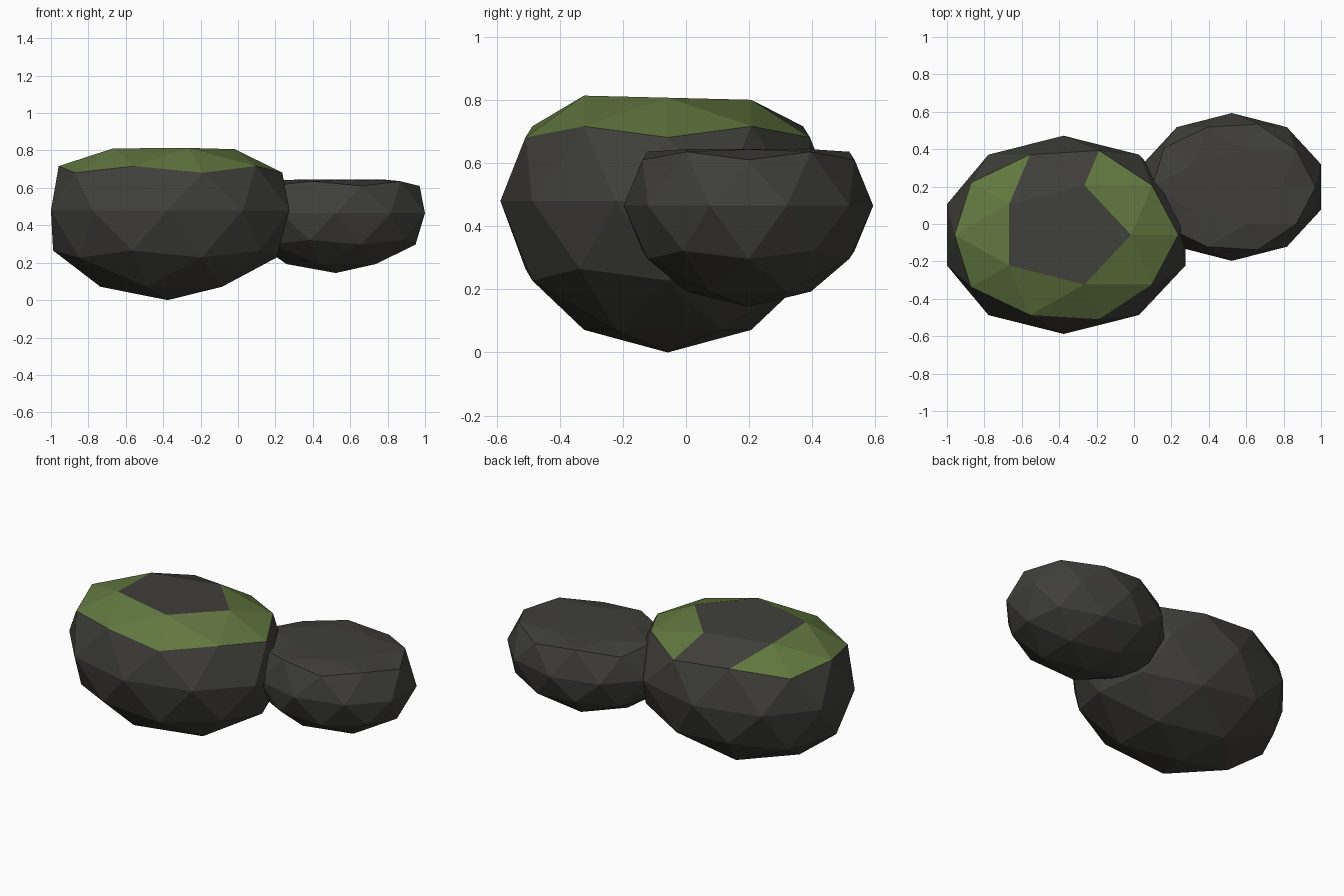
import bpy
import bmesh
import math

default_cube = bpy.data.objects.get("Cube")
if default_cube:
    bpy.data.objects.remove(default_cube, do_unlink=True)


def material(name, colour):
    mat = bpy.data.materials.new(name)
    mat.use_nodes = True
    mat.diffuse_color = colour
    mat.node_tree.nodes["Principled BSDF"].inputs["Base Color"].default_value = colour
    return mat


stone = material("dark stone", (0.05, 0.049, 0.043, 1))
moss = material("moss green", (0.12, 0.185, 0.05, 1))


def is_mossy(centre):
    """Band around the crown, with one bare gap at the back."""
    angle = math.degrees(math.atan2(centre.y, centre.x))
    return 0.5 < centre.z < 0.8 and not 75 < angle < 120


def boulder(name, centre, radii, upper_height, top, tilt=0.0, mossy=False):
    """Low-poly ball, squashed above its middle and cut flat on top."""
    bm = bmesh.new()
    bmesh.ops.create_icosphere(bm, subdivisions=2, radius=1)
    for face in bm.faces:
        face.smooth = False
        if mossy and is_mossy(face.calc_center_median()):
            face.material_index = 1
    cx, cy, cz = centre
    rx, ry, rz = radii
    for v in bm.verts:
        x, y, z = v.co
        height = upper_height if z > 0 else rz
        v.co = (max(cx + x * rx, -1), cy + y * ry, cz + z * height)
        if z > 0.8:
            v.co.z = top + tilt * (v.co.y - cy)
    mesh = bpy.data.meshes.new(name)
    bm.to_mesh(mesh)
    bm.free()
    mesh.materials.append(stone)
    if mossy:
        mesh.materials.append(moss)
    obj = bpy.data.objects.new(name, mesh)
    bpy.context.collection.objects.link(obj)
    return obj


# Large mossy rock, and the smaller bare rock beside it
boulder("large_rock", (-0.376, -0.058, 0.48), (0.685, 0.53, 0.48),
        0.45, 0.807, tilt=-0.025, mossy=True)
boulder("small_rock", (0.523, 0.198, 0.465), (0.501, 0.395, 0.32), 0.325, 0.644)
